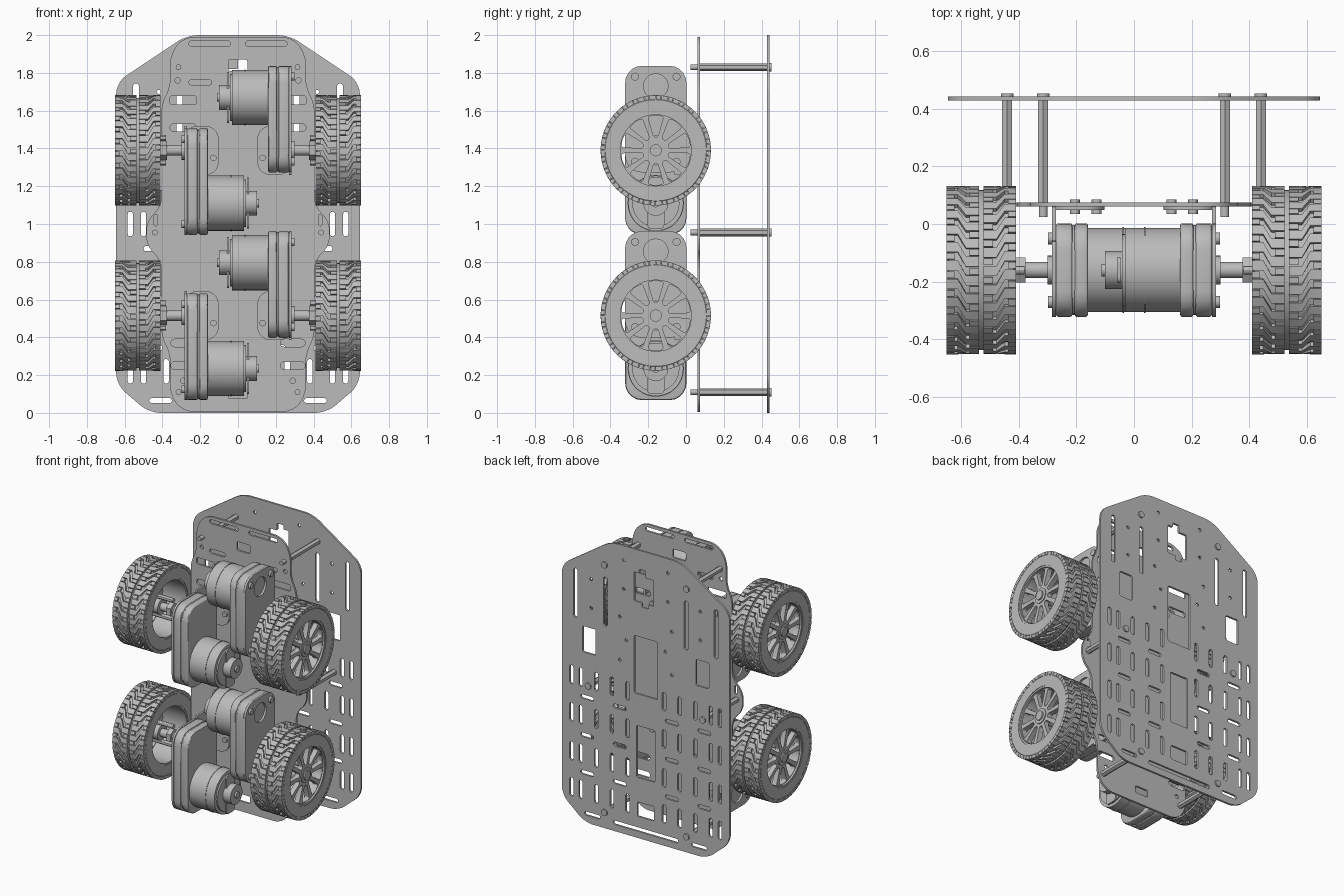
import bpy, bmesh
from math import cos, sin, pi, tau
from mathutils import Matrix, Vector
from mathutils.geometry import interpolate_bezier

if "Cube" in bpy.data.objects:
    bpy.data.objects.remove(bpy.data.objects["Cube"])

grey = bpy.data.materials.new("plain grey")
grey.use_nodes = True
colour = (0.5, 0.5, 0.5, 1)
grey.diffuse_color = colour
grey.node_tree.nodes["Principled BSDF"].inputs["Base Color"].default_value = colour
made = []

# Profile planes: FRONT maps (u, v) to (x, z), SIDE maps (u, v) to (y, z)
FRONT = Matrix(((1, 0, 0, 0), (0, 0, -1, 0), (0, 1, 0, 0), (0, 0, 0, 1)))
SIDE = Matrix(((0, 0, 1, 0), (1, 0, 0, 0), (0, 1, 0, 0), (0, 0, 0, 1)))
AXLE_Y, WHEEL_X, R = -0.16, 0.53, 0.292
AXLES = (0.515, 1.39)


def finish(bm, name):
    bmesh.ops.recalc_face_normals(bm, faces=bm.faces)
    mesh = bpy.data.meshes.new(name)
    bm.to_mesh(mesh)
    bm.free()
    mesh.materials.clear()
    mesh.materials.append(grey)
    ob = bpy.data.objects.new(name, mesh)
    bpy.context.collection.objects.link(ob)
    made.append(ob)
    return ob


def rounded(points, r):
    """Polygon with rounded corners."""
    pts = [Vector((p[0], p[1], 0)) for p in points]
    out = []
    for i, p in enumerate(pts):
        a, b = pts[i - 1] - p, pts[(i + 1) % len(pts)] - p
        d = min(r, a.length * 0.49, b.length * 0.49)
        a, b = a.normalized() * d, b.normalized() * d
        out += interpolate_bezier(p + a, p + a * 0.45, p + b * 0.45, p + b, 6)
    return out


def rect(cx, cy, w, h, r=0.5):
    w, h = w / 2, h / 2
    return rounded([(cx - w, cy - h), (cx + w, cy - h), (cx + w, cy + h), (cx - w, cy + h)],
                   min(r, w * 0.98, h * 0.98))


def circle(cx, cy, r, n=16):
    return [(cx + r * cos(tau * i / n), cy + r * sin(tau * i / n)) for i in range(n)]


def sheet(name, loops, depth, plane, offset, bevel=0):
    """Extruded outline; the loops after the first are holes."""
    cu = bpy.data.curves.new(name, 'CURVE')
    cu.dimensions, cu.fill_mode = '2D', 'BOTH'
    cu.extrude, cu.bevel_depth, cu.offset = depth / 2 - bevel, bevel, -bevel
    cu.bevel_resolution = 2
    for loop in loops:
        s = cu.splines.new('POLY')
        s.points.add(len(loop) - 1)
        for pt, p in zip(s.points, loop):
            pt.co = (p[0], p[1], 0, 1)
        s.use_cyclic_u = True
    tmp = bpy.data.objects.new(name, cu)
    bpy.context.collection.objects.link(tmp)
    mesh = bpy.data.meshes.new_from_object(
        tmp.evaluated_get(bpy.context.evaluated_depsgraph_get()))
    bpy.data.objects.remove(tmp)
    bm = bmesh.new()
    bm.from_mesh(mesh)
    bpy.data.meshes.remove(mesh)
    bmesh.ops.remove_doubles(bm, verts=bm.verts, dist=1e-5)
    bm.transform(Matrix.Translation(offset) @ plane)
    return finish(bm, name)


def rod(name, a, b, r, n=24):
    """Cylinder from point a to point b."""
    a, b = Vector(a), Vector(b)
    bm = bmesh.new()
    bmesh.ops.create_cone(bm, cap_ends=True, segments=n, radius1=r, radius2=r, depth=(b - a).length)
    bm.transform(Matrix.Translation((a + b) / 2) @ (b - a).to_track_quat('Z', 'Y').to_matrix().to_4x4())
    return finish(bm, name)


def lathe(name, profile, centre):
    """Closed (x, radius) profile turned about the x axis."""
    bm = bmesh.new()
    vs = [bm.verts.new((x, 0, r)) for x, r in profile]
    es = [bm.edges.new((vs[i - 1], vs[i])) for i in range(len(vs))]
    bmesh.ops.spin(bm, geom=vs + es, cent=(0, 0, 0), axis=(1, 0, 0), angle=tau, steps=56)
    bmesh.ops.remove_doubles(bm, verts=bm.verts, dist=1e-5)
    bm.transform(Matrix.Translation(centre))
    return finish(bm, name)


def mirror_outline(half):
    return half + [(-x, z) for x, z in reversed(half)]


# Large back plate with its slot pattern
holes = [rect(0, 1.2, 0.18, 0.4, 0.01), rect(0, 0.6, 0.14, 0.36, 0.01),
         rect(0, 0.2, 0.13, 0.1, 0.01), rect(0, 0.06, 0.5, 0.028)]
holes.append(rounded([(-.06, 1.64), (-.02, 1.64), (-.02, 1.61), (.03, 1.61), (.03, 1.64), (.09, 1.64),
                      (.09, 1.84), (.05, 1.84), (.05, 1.87), (0, 1.87), (0, 1.82), (-.06, 1.82)], 0.006))
for s in (-1, 1):
    for x in (0.31, 0.54):
        holes.append(rect(s * x, 1.575, 0.03, 0.34))
    holes.append(rect(s * 0.435, 1.27, 0.1, 0.18, 0.01))
    holes.append(rect(s * 0.41, 0.065, 0.12, 0.026))
    for z in (0.22, 0.47, 0.74, 1.0):
        for x in (0.14, 0.26, 0.38, 0.5, 0.57):
            holes.append(rect(s * x, z, 0.028, 0.13))
    for z in (0.345, 0.605, 0.87):
        for x in (0.2, 0.45):
            holes.append(rect(s * x, z, 0.1, 0.028))
    for x, z in ((.17, 1.9), (.17, 1.7), (.2, 1.5), (.2, 1.2), (.42, 1.7), (.42, 1.5), (.15, 1.35)):
        holes.append(circle(s * x, z, 0.011, 10))
back = mirror_outline([(0.27, 2), (0.645, 1.75), (0.645, 0.15), (0.47, 0)])
sheet("back_plate", [rounded(back, 0.06)] + holes, 0.014, FRONT, (0, 0.435, 0))

# Narrow front plate with rounded side lobes between the wheels
half = [(0.29, 1.99), (0.36, 1.9), (0.36, 1.72), (0.405, 1.64), (0.405, 1.09), (0.485, 1.02),
        (0.485, 0.88), (0.405, 0.81), (0.405, 0.4), (0.36, 0.32), (0.36, 0.09), (0.29, 0.005)]
holes = [rect(0, 1.84, 0.1, 0.06, 0.01), rect(0, 0.1, 0.1, 0.05, 0.01)]
for s in (-1, 1):
    holes += [rect(s * 0.15, 1.955, 0.22, 0.028), rect(s * 0.29, 1.655, 0.14, 0.045, 0.01),
              rect(s * 0.29, 1.51, 0.14, 0.04), rect(s * 0.29, 0.37, 0.13, 0.04),
              rect(s * 0.29, 0.25, 0.13, 0.04), rect(s * 0.2, 1.75, 0.12, 0.03),
              circle(s * 0.29, 0.17, 0.014), rect(s * 0.435, 1.02, 0.02, 0.06),
              circle(s * 0.32, 1.76, 0.014)]
sheet("front_plate", [rounded(mirror_outline(half), 0.06)] + holes, 0.014, FRONT, (0, 0.067, 0))

# Standoffs and their screws
for s in (-1, 1):
    for x, z in ((0.315, 1.83), (0.44, 0.955), (0.315, 0.11)):
        x *= s
        rod("standoff", (x, 0.07, z), (x, 0.43, z), 0.02, 6)
        rod("standoff_front_screw", (x, 0.025, z), (x, 0.065, z), 0.015, 16)
        rod("standoff_back_screw", (x, 0.43, z), (x, 0.452, z), 0.022, 16)


def geared_motor(s, axle):
    """Motor, gearbox, bracket and shaft; s is the side, and flips the motor up or down."""
    def at(x, y=AXLE_Y, z=axle):
        return (s * x, y, z)
    mid, mz = axle + s * 0.165, axle + s * 0.28
    for name, x, d, inset in (("gearbox_inner", 0.183, 0.046, 0), ("gearbox_groove", 0.21, 0.02, 0.012),
                              ("gearbox_outer", 0.242, 0.056, 0)):
        sheet(name, [rect(AXLE_Y, mid, 0.325 - inset, 0.565 - inset, 0.09)], d, SIDE, at(x, 0, 0),
              0 if inset else 0.008)
    # Motor can, end cap, terminals
    rod("motor_can", at(0.165, z=mz), at(-0.032, z=mz), 0.146, 48)
    rod("motor_seam", at(0.04, z=mz), at(0.034, z=mz), 0.149, 48)
    rod("motor_end_disc", at(-0.03, z=mz), at(-0.042, z=mz), 0.125, 40)
    rod("motor_end_cap", at(-0.03, z=mz), at(-0.1, z=mz), 0.066, 32)
    rod("motor_tip", at(-0.1, z=mz), at(-0.112, z=mz), 0.022, 16)
    sheet("terminal_board", [rect(AXLE_Y, mz, 0.09, 0.27, 0.02)], 0.01, SIDE, at(-0.052, 0, 0))
    # Bracket with a round window, and its flange on the front plate
    sheet("bracket_side", [rect(AXLE_Y, mid, 0.325, 0.565, 0.09),
                           circle(AXLE_Y, mz + s * 0.06, 0.065, 32)], 0.014, SIDE, at(0.277, 0, 0))
    sheet("bracket_neck", [rect(0, axle, 0.12, 0.26, 0.005)], 0.014, SIDE, at(0.277, 0, 0))
    sheet("bracket_flange", [rect(s * 0.193, axle, 0.182, 0.26, 0.07)], 0.012, FRONT, (0, 0.054, 0))
    for x, z in ((0.13, -0.04), (0.205, 0.06)):
        rod("flange_screw", at(x, 0.035, axle + z), at(x, 0.085, axle + z), 0.017, 12)
    for y in (-0.11, 0.11):
        for z in (-0.225, 0.225):
            p = (AXLE_Y + y, mid + z)
            rod("gearbox_screw", at(0.28, *p), at(0.298, *p), 0.021, 16)
    # Shaft and coupler
    rod("gearbox_boss", at(0.27), at(0.3), 0.05)
    rod("shaft", at(0.28), at(0.5), 0.028)
    rod("coupler_flange", at(0.376), at(0.41), 0.05, 6)
    for z in (-0.065, 0.065):
        rod("coupler_bolt", at(0.38, z=axle + z), at(0.6, z=axle + z), 0.015, 12)


def tread(centre):
    """Zigzag tread blocks wrapped around the tyre."""
    bm = bmesh.new()
    count, width = 28, 0.24
    bars = (([(-.5, 0), (-.34, 0), (-.22, .8), (-.03, .8)], .27), ([(-.5, .5), (-.39, .5)], .17),
            ([(-.17, .3), (-.03, .3)], .17))
    for i in range(count):
        for side in (-1, 1):
            for path, t in bars:
                rings = []
                for u, v in path:
                    ring = []
                    for dv, r in ((-t, 0.27), (t, 0.27), (t, R), (-t, R)):
                        a = tau * (i + side * 0.25 + v + dv) / count
                        ring.append(bm.verts.new((-side * u * width, r * cos(a), r * sin(a))))
                    rings.append(ring)
                for p, q in zip(rings, rings[1:]):
                    for k in range(4):
                        bm.faces.new((p[k - 1], p[k], q[k], q[k - 1]))
                bm.faces.new(rings[0])
                bm.faces.new(rings[-1][::-1])
    bm.transform(Matrix.Translation(centre))
    finish(bm, "tyre_tread")


def wheel(s, axle):
    c = (s * WHEEL_X, AXLE_Y, axle)
    lathe("tyre", [(-.118, .2), (-.12, .268), (-.112, .278), (.112, .278), (.12, .268), (.118, .2)], c)
    lathe("rim", [(-.115, .188), (-.115, .204), (.115, .204), (.115, .188)], c)
    tread(c)
    # Spoked face: tapered windows between ten spokes
    windows = []
    for i in range(10):
        a = tau * (i + 0.5) / 10
        pts = [(.07, -.011), (.178, -.041), (.186, 0), (.178, .041), (.07, .011)]
        windows.append(rounded([(AXLE_Y + r * cos(a) - w * sin(a), axle + r * sin(a) + w * cos(a))
                                for r, w in pts], 0.012))
    sheet("wheel_spokes", [circle(AXLE_Y, axle, 0.196, 56)] + windows, 0.035, SIDE, (s * 0.615, 0, 0))
    rod("wheel_hub", (s * 0.47, AXLE_Y, axle), (s * 0.638, AXLE_Y, axle), 0.052, 32)
    rod("wheel_screw", (s * 0.63, AXLE_Y, axle), (s * 0.647, AXLE_Y, axle), 0.032, 20)


for s in (-1, 1):
    for axle in AXLES:
        geared_motor(s, axle)
        wheel(s, axle)

# Smooth the round parts and keep their edges sharp
bpy.ops.object.select_all(action='DESELECT')
for ob in made:
    ob.select_set(True)
bpy.context.view_layer.objects.active = made[0]
bpy.ops.object.shade_smooth_by_angle(angle=pi / 6)
